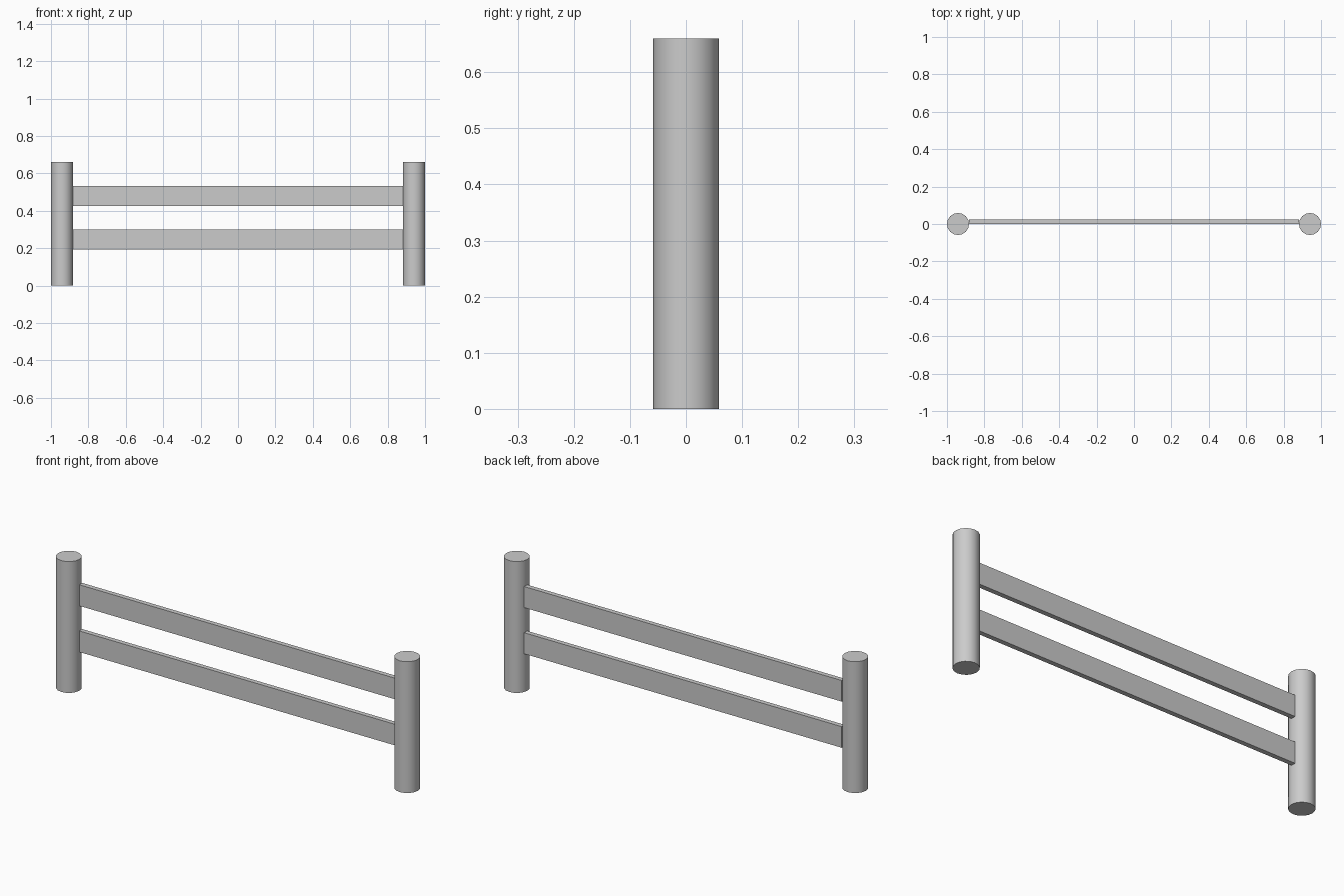
import bpy
import math

if "Cube" in bpy.data.objects:
    bpy.data.objects.remove(bpy.data.objects["Cube"])

POST_R, POST_H = 0.059, 0.66
POST_X = 1 - POST_R
RAIL_END = 0.883


def add_post(name, x):
    bpy.ops.mesh.primitive_cylinder_add(vertices=16, radius=POST_R, depth=POST_H,
                                        location=(x, 0, POST_H / 2))
    post = bpy.context.object
    post.name = name
    bpy.ops.object.shade_smooth_by_angle(angle=math.radians(40))


def add_rail(name, z):
    bpy.ops.mesh.primitive_cube_add(size=1, location=(0, 0.012, z))
    rail = bpy.context.object
    rail.name = name
    rail.scale = (2 * RAIL_END, 0.024, 0.106)
    bpy.ops.object.transform_apply(location=False, rotation=False, scale=True)


# Round end posts
add_post("left_post", -POST_X)
add_post("right_post", POST_X)

# Flat boards between the posts, set just behind the centre line
add_rail("lower_rail", 0.247)
add_rail("upper_rail", 0.479)
